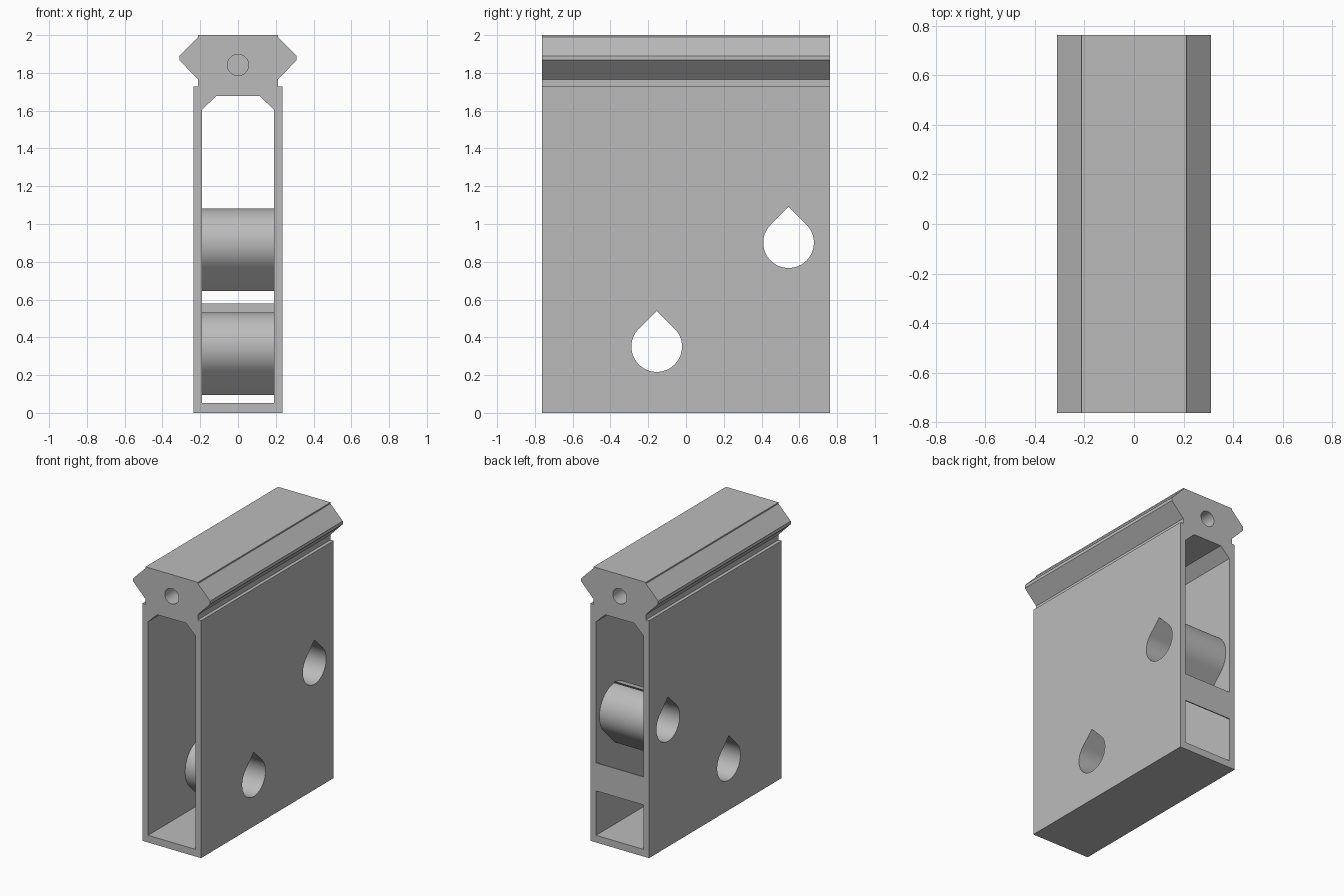
import bpy, bmesh, math

cube = bpy.data.objects.get("Cube")
if cube:
    bpy.data.objects.remove(cube, do_unlink=True)

grey = bpy.data.materials.new("plain grey")
grey.use_nodes = True
grey.diffuse_color = (0.5, 0.5, 0.5, 1)
grey.node_tree.nodes["Principled BSDF"].inputs["Base Color"].default_value = (0.5, 0.5, 0.5, 1)

HALF_LEN = 0.762
INNER = 0.19


def prism(name, outline, axis, start, end):
    """Extrude a 2D outline: (x, z) along y, or (y, z) along x."""
    def place(p, t):
        return (p[0], t, p[1]) if axis == "y" else (t, p[0], p[1])
    bm = bmesh.new()
    a = [bm.verts.new(place(p, start)) for p in outline]
    b = [bm.verts.new(place(p, end)) for p in outline]
    bm.faces.new(a)
    bm.faces.new(b[::-1])
    for i in range(len(a)):
        j = (i + 1) % len(a)
        bm.faces.new((a[i], b[i], b[j], a[j]))
    bmesh.ops.recalc_face_normals(bm, faces=bm.faces)
    mesh = bpy.data.meshes.new(name)
    bm.to_mesh(mesh)
    bm.free()
    obj = bpy.data.objects.new(name, mesh)
    bpy.context.collection.objects.link(obj)
    mesh.materials.append(grey)
    return obj


def mirrored(half):
    """Complete a right-hand half outline, listed bottom to top."""
    return half + [(-x, z) for x, z in reversed(half)]


def circle(cx, cz, r, n=48):
    return [(cx + r * math.cos(math.tau * i / n), cz + r * math.sin(math.tau * i / n)) for i in range(n)]


def teardrop(cy, cz, r, up=1, n=48):
    """Round outline with a right-angled point above (up=1) or below (up=-1)."""
    pts = []
    for i in range(n + 1):
        a = math.radians(45 - 270 * i / n)
        pts.append((cy + r * math.cos(a), cz + up * r * math.sin(a)))
    return pts + [(cy, cz + up * r * math.sqrt(2))]


def cut(obj, cutters):
    bpy.context.view_layer.objects.active = obj
    for c in cutters:
        mod = obj.modifiers.new("cut", "BOOLEAN")
        mod.operation, mod.solver, mod.object = "DIFFERENCE", "EXACT", c
        bpy.ops.object.modifier_apply(modifier=mod.name)


# Body: tall box section topped by a flared rail
body = prism("body", mirrored([
    (0.236, 0), (0.236, 1.727), (0.211, 1.727), (0.211, 1.765), (0.31, 1.867),
    (0.31, 1.89), (0.211, 1.99), (0.211, 2.0)]), "y", -HALF_LEN, HALF_LEN)

# Cutters: inner channel, side holes and blind end holes
channel = prism("channel_cutter", mirrored([
    (INNER, 0.052), (INNER, 1.606), (0.115, 1.677)]), "y", -1, 1)
centres = {"lower": (-0.155, 0.351), "upper": (0.543, 0.901)}
holes = {k: prism(k + "_hole_cutter", teardrop(y, z, 0.134), "x", -0.5, 0.5)
         for k, (y, z) in centres.items()}
ends = [prism("end_hole_cutter", circle(0, 1.842, 0.056), "y", s * 0.4, s * 1.0) for s in (-1, 1)]
cut(body, [channel, *holes.values(), *ends])
parts = [body]

# Tubes bridging the two walls around each side hole
for k, (y, z) in centres.items():
    tube = prism(k + "_tube", teardrop(y, z, 0.1814, up=-1), "x", -INNER - 0.01, INNER + 0.01)
    cut(tube, [holes[k]])
    parts.append(tube)

# Thin strap across the back opening
parts.append(prism("back_strap", mirrored([(INNER + 0.01, 0.375), (INNER + 0.01, 0.579)]),
                   "y", HALF_LEN - 0.008, HALF_LEN))

for c in [channel, *holes.values(), *ends]:
    bpy.data.objects.remove(c, do_unlink=True)

for obj in parts:
    bpy.ops.object.select_all(action="DESELECT")
    obj.select_set(True)
    bpy.context.view_layer.objects.active = obj
    bpy.ops.object.shade_smooth_by_angle(angle=math.radians(30))
